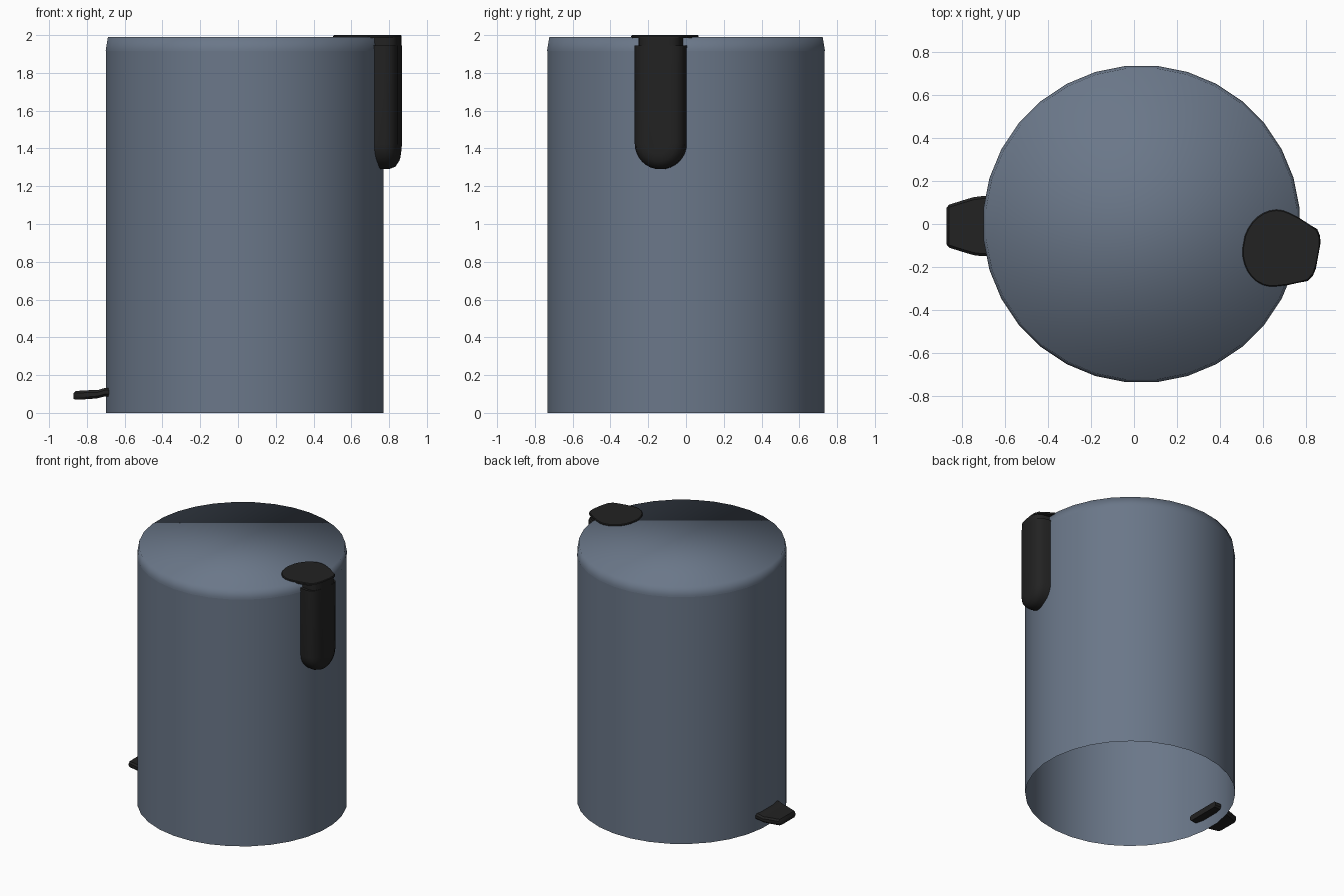
import bpy, bmesh, math
from mathutils import Matrix

if "Cube" in bpy.data.objects:
    bpy.data.objects.remove(bpy.data.objects["Cube"])

CX = 0.035                       # bin axis
HANDLE_ANGLE = math.radians(-10.3)


def material(name, rgb):
    m = bpy.data.materials.new(name)
    m.diffuse_color = (*rgb, 1)
    m.use_nodes = True
    m.node_tree.nodes["Principled BSDF"].inputs["Base Color"].default_value = m.diffuse_color
    return m


BLUE = material("slate blue", (0.145, 0.185, 0.25))
BLACK = material("soft black", (0.016, 0.016, 0.016))


def loft(name, rings, mat, cap_start=True, cap_end=True, sharp=None):
    """Skin a list of equally long point rings."""
    bm = bmesh.new()
    loops = [[bm.verts.new(p) for p in r] for r in rings]
    n = len(loops[0])
    for a, b in zip(loops, loops[1:]):
        for i in range(n):
            j = (i + 1) % n
            bm.faces.new((a[i], a[j], b[j], b[i]))
    if cap_start:
        bm.faces.new(loops[0][::-1])
    if cap_end:
        bm.faces.new(loops[-1])
    bmesh.ops.recalc_face_normals(bm, faces=bm.faces)
    me = bpy.data.meshes.new(name)
    bm.to_mesh(me)
    bm.free()
    me.materials.append(mat)
    ob = bpy.data.objects.new(name, me)
    bpy.context.collection.objects.link(ob)
    if sharp is None:
        me.shade_smooth()
    else:
        bpy.context.view_layer.objects.active = ob
        ob.select_set(True)
        bpy.ops.object.shade_smooth_by_angle(angle=math.radians(sharp))
        ob.select_set(False)
    return ob


def circle(r, z, n=32):
    return [(CX + r * math.cos((i + .5) * math.tau / n),
             r * math.sin((i + .5) * math.tau / n), z) for i in range(n)]


# Open-bottomed shell
body = loft("bin_body", [circle(0.738, 0), circle(0.738, 1.92)], BLUE, False, False)
# make sure the open shell faces outward
bm = bmesh.new()
bm.from_mesh(body.data)
for f in bm.faces:
    c = f.calc_center_median()
    if f.normal.x * (c.x - CX) + f.normal.y * c.y < 0:
        f.normal_flip()
bm.to_mesh(body.data)
bm.free()

# Flat lid with softly shaded rim
loft("bin_lid", [circle(0.739, 1.915), circle(0.738, 1.925), circle(0.727, 1.99)],
     BLUE, False, True)

# Handle parts are built along +x, then swung round the bin axis
swing = Matrix.Translation((CX, 0, 0)) @ Matrix.Rotation(HANDLE_ANGLE, 4, 'Z')


def strip_ring(u, inset):
    w, top, bottom = 0.135 - inset, 1.945, 1.29 + inset
    pts = [(u, w, top), (u, -w, top)]
    for i in range(17):
        a = math.pi + math.pi * i / 16
        pts.append((u, w * math.cos(a), bottom + w + w * math.sin(a)))
    return pts


# Hanging strip with rounded lower end
strip = loft("handle_strip", [strip_ring(0.715, 0.0), strip_ring(0.775, 0.0),
             strip_ring(0.808, 0.012), strip_ring(0.827, 0.04), strip_ring(0.835, 0.075)],
             BLACK, sharp=40)
strip.data.transform(swing)


def neck_ring(z):
    half = [(0.72, 0.115), (0.775, 0.115), (0.81, 0.105), (0.829, 0.08), (0.835, 0.04)]
    return [(u, v, z) for u, v in half] + [(u, -v, z) for u, v in half[::-1]]


# Neck joining strip and thumb plate
neck = loft("handle_neck", [neck_ring(1.94), neck_ring(1.99)], BLACK, sharp=40)
neck.data.transform(swing)


def plate_ring(z, s=1.0):
    half = [(0.835, 0.04), (0.829, 0.085), (0.81, 0.118), (0.775, 0.135), (0.72, 0.158)]
    for i in range(9):           # round inner lobe
        a = math.radians(75 + 95 * i / 8)
        half.append((0.628 + 0.148 * math.cos(a), 0.18 * math.sin(a)))
    pts = half + [(u, -v) for u, v in half[::-1]]
    return [(0.66 + (u - 0.66) * s, v * s, z) for u, v in pts]


# Thumb plate lying on the lid
plate = loft("handle_plate", [plate_ring(1.984), plate_ring(1.995), plate_ring(2.0, 0.975)],
             BLACK, sharp=40)
plate.data.transform(swing)


def pedal_ring(x, w, z0, z1):
    c, b = -0.01, 0.012
    return [(x, c - w, z0 + b), (x, c - w + b, z0), (x, c + w - b, z0), (x, c + w, z0 + b),
            (x, c + w, z1 - b), (x, c + w - b, z1), (x, c - w + b, z1), (x, c - w, z1 - b)]


# Foot pedal poking through the wall
loft("foot_pedal", [pedal_ring(-0.872, 0.085, 0.075, 0.103), pedal_ring(-0.86, 0.1, 0.07, 0.116),
     pedal_ring(-0.79, 0.122, 0.073, 0.12), pedal_ring(-0.745, 0.135, 0.077, 0.12),
     pedal_ring(-0.705, 0.14, 0.087, 0.132), pedal_ring(-0.64, 0.14, 0.09, 0.134)],
     BLACK, sharp=40)
